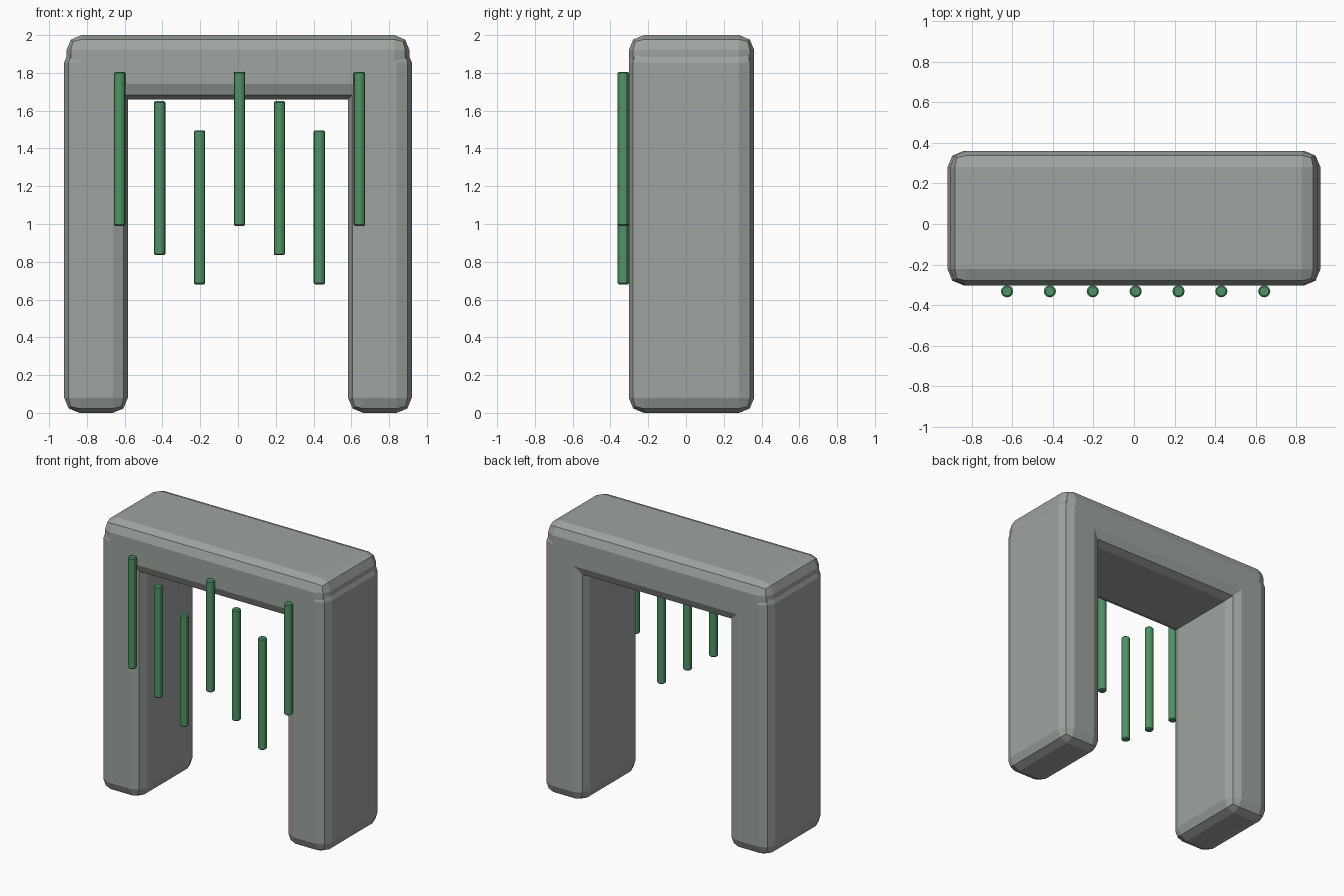
import bpy

if "Cube" in bpy.data.objects:
    bpy.data.objects.remove(bpy.data.objects["Cube"])


def material(name, rgb):
    m = bpy.data.materials.new(name)
    m.diffuse_color = (*rgb, 1)
    m.use_nodes = True
    m.node_tree.nodes["Principled BSDF"].inputs["Base Color"].default_value = m.diffuse_color
    return m


STONE = material("stone", (0.34, 0.37, 0.345))
GREEN = material("leaf_green", (0.08, 0.29, 0.13))


def finish(ob, name, mat, width, segments):
    ob.name = name
    ob.data.materials.append(mat)
    bpy.ops.object.transform_apply(location=False, rotation=False, scale=True)
    bev = ob.modifiers.new("bevel", "BEVEL")
    bev.width = width
    bev.segments = segments
    bev.limit_method = 'ANGLE'
    bev.angle_limit = 1.0


def block(name, x0, x1, z0, z1):
    y0, y1 = -0.303, 0.361
    bpy.ops.mesh.primitive_cube_add(
        size=1, location=((x0 + x1) / 2, (y0 + y1) / 2, (z0 + z1) / 2))
    ob = bpy.context.object
    ob.scale = (x1 - x0, y1 - y0, z1 - z0)
    finish(ob, name, STONE, 0.08, 2)


# Stone arch: two pillars sunk into a slightly narrower lintel
block("left_pillar", -0.92, -0.583, 0.0, 1.935)
block("right_pillar", 0.583, 0.92, 0.0, 1.935)
block("lintel", -0.908, 0.908, 1.66, 2.0)

# Hanging vines: seven rods in a repeating three-step stagger
LENGTH = 0.816
for i in range(7):
    top = 1.806 - 0.155 * (i % 3)
    bpy.ops.mesh.primitive_cylinder_add(
        vertices=12, radius=0.03, depth=LENGTH,
        location=(0.008 + 0.2115 * (i - 3), -0.332, top - LENGTH / 2))
    vine = bpy.context.object
    finish(vine, f"vine_{i + 1}", GREEN, 0.007, 1)
    bpy.ops.object.shade_smooth_by_angle()
